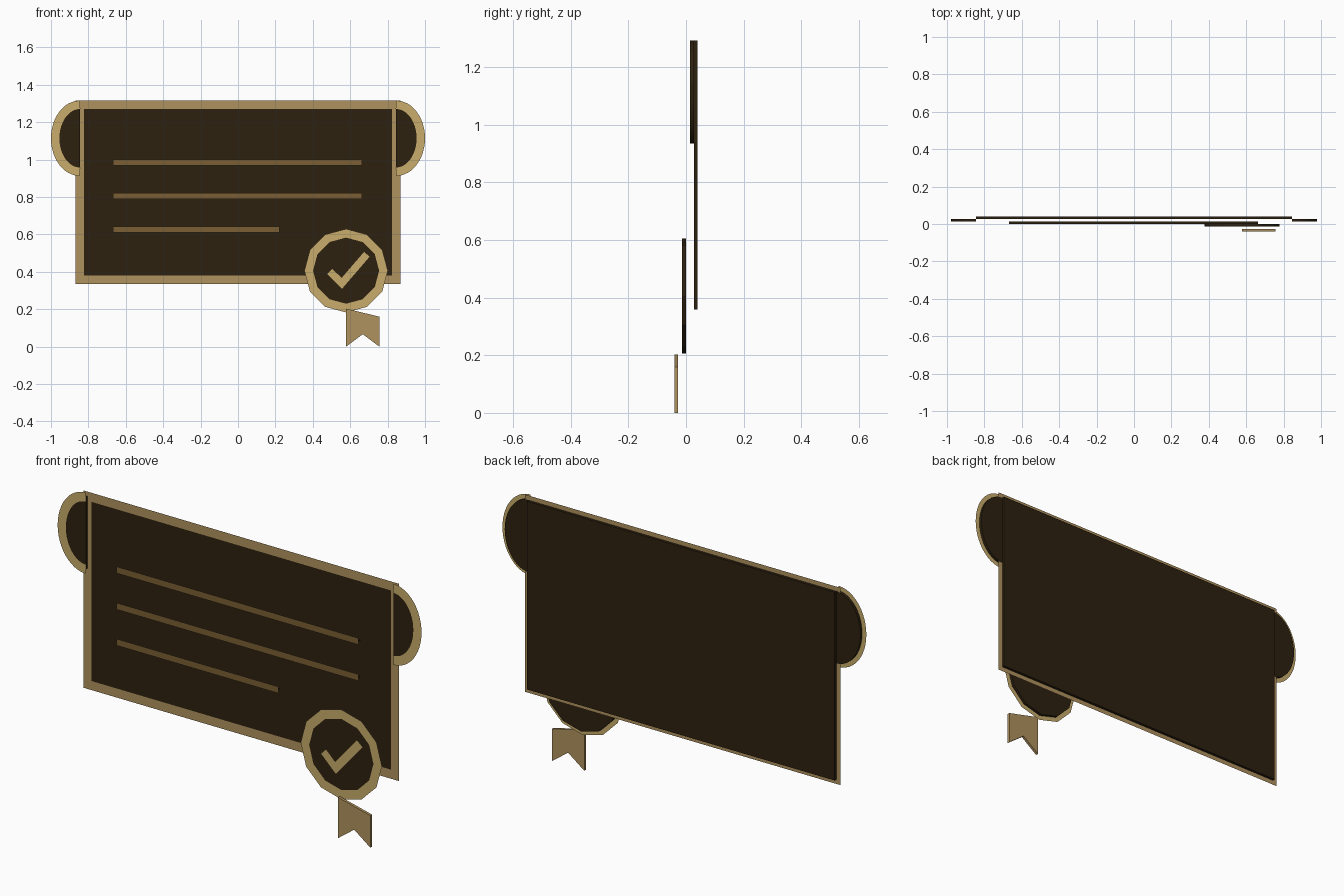
import bpy, bmesh, math
from mathutils import Vector

cube = bpy.data.objects.get("Cube")
if cube:
    bpy.data.objects.remove(cube, do_unlink=True)


def material(name, rgb):
    m = bpy.data.materials.new(name)
    m.use_nodes = True
    m.diffuse_color = (*rgb, 1)
    m.node_tree.nodes["Principled BSDF"].inputs["Base Color"].default_value = (*rgb, 1)
    return m


DARK = material("dark brown", (0.026, 0.015, 0.005))
BRONZE = material("bronze", (0.434, 0.287, 0.112))
GOLD = material("light gold", (0.578, 0.413, 0.148))
BROWN = material("mid brown", (0.195, 0.112, 0.034))

LAYER = 0.0135   # thickness of each stacked layer
WIDTH = 0.045    # width of the flat outlines


def finish(name, bm, mat):
    mesh = bpy.data.meshes.new(name)
    bm.to_mesh(mesh)
    bm.free()
    mesh.materials.append(mat)
    obj = bpy.data.objects.new(name, mesh)
    bpy.context.collection.objects.link(obj)
    return obj


def front_of(level):
    """Front y of a layer, level 0 being the rearmost."""
    return (2 - level) * LAYER


def prism(name, points, level, mat):
    """Extrude an x-z outline through one layer."""
    bm = bmesh.new()
    y = front_of(level)
    face = bm.faces.new([bm.verts.new((x, y, z)) for x, z in points])
    ext = bmesh.ops.extrude_face_region(bm, geom=[face], use_keep_orig=True)
    moved = [g for g in ext["geom"] if isinstance(g, bmesh.types.BMVert)]
    bmesh.ops.translate(bm, verts=moved, vec=(0, LAYER, 0))
    bmesh.ops.recalc_face_normals(bm, faces=bm.faces)
    return finish(name, bm, mat)


def stroke(name, points, level, mat, width=WIDTH, closed=False):
    """Flat mitred band along an x-z path, just ahead of its layer."""
    pts = [Vector(p) for p in points]
    n = len(pts)
    y = front_of(level) - 0.001
    bm = bmesh.new()
    rails = []
    for i, p in enumerate(pts):
        before = pts[i - 1] if closed or i > 0 else None
        after = pts[(i + 1) % n] if closed or i < n - 1 else None
        d1 = (p - before).normalized() if before else (after - p).normalized()
        d2 = (after - p).normalized() if after else d1
        n1, n2 = Vector((-d1.y, d1.x)), Vector((-d2.y, d2.x))
        mitre = (n1 + n2).normalized()
        off = mitre * (width / 2 / mitre.dot(n1))
        rails.append([bm.verts.new((q.x, y, q.y)) for q in (p - off, p + off)])
    for i in range(n if closed else n - 1):
        a, b = rails[i], rails[(i + 1) % n]
        bm.faces.new((a[0], b[0], b[1], a[1]))
    bm.normal_update()
    for f in bm.faces:
        if f.normal.y > 0:
            f.normal_flip()
    return finish(name, bm, mat)


def arc(cx, cz, rx, rz, start, end, count):
    angles = [math.radians(start + (end - start) * i / count) for i in range(count + 1)]
    return [(cx + rx * math.cos(a), cz + rz * math.sin(a)) for a in angles]


# Main sheet with its border
SIDE, LOW, HIGH = 0.845, 0.358, 1.293
sheet = [(-SIDE, LOW), (SIDE, LOW), (SIDE, HIGH), (-SIDE, HIGH)]
prism("sheet", sheet, 0, DARK)
stroke("sheet_border", sheet, 0, BRONZE, closed=True)

# Rolled ends at the upper corners
for side, sign in (("left", 1), ("right", -1)):
    half = [(sign * x, z) for x, z in arc(SIDE, 1.114, 0.1325, 0.179, -90, 90, 24)]
    prism(side + "_curl", half, 1, DARK)
    stroke(side + "_curl_rim", half, 1, GOLD)

# Written lines, each with a thin dark web behind it
for i, (z, end) in enumerate(((0.985, 0.663), (0.805, 0.663), (0.626, 0.222)), 1):
    start = -0.667
    stroke(f"text_line_{i}", [(start, z), (end, z)], 2, BROWN, width=0.033)
    web = [(start, z - 0.0005), (end, z - 0.0005), (end, z + 0.0005), (start, z + 0.0005)]
    prism(f"text_line_web_{i}", web, 2, DARK)

# Twelve-sided seal with its rim
seal = arc(0.578, 0.406, 0.2, 0.2, 0, 360, 12)[:-1]
prism("seal", seal, 3, DARK)
stroke("seal_rim", seal, 3, GOLD, closed=True)

# Check mark on the seal
stroke("check_mark", [(0.489, 0.403), (0.555, 0.338), (0.69, 0.495)], 4, GOLD, width=0.043)

# Notched ribbon tail
prism("ribbon", [(0.578, 0.203), (0.578, 0), (0.667, 0.066), (0.756, 0), (0.756, 0.16)],
      5, BRONZE)
